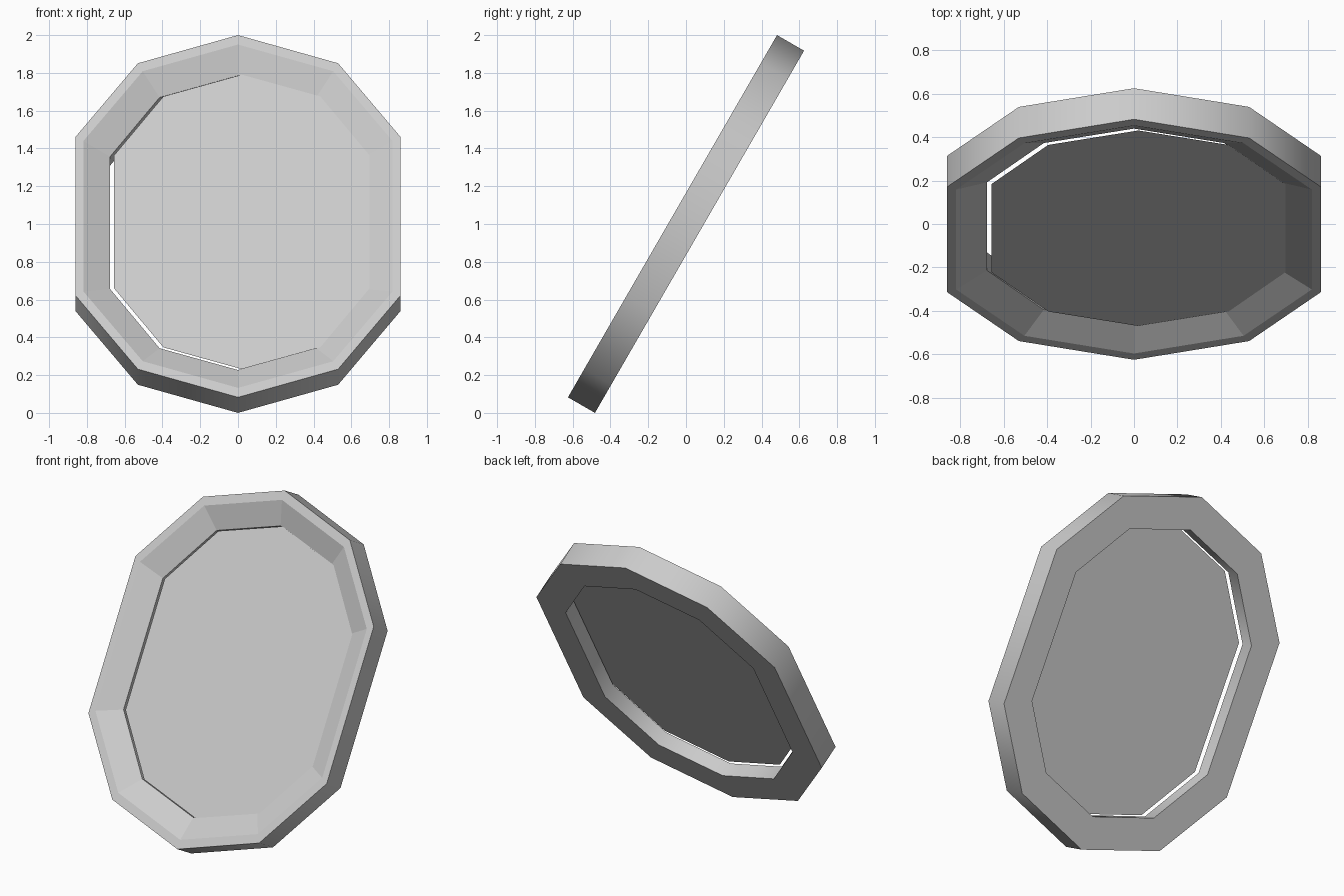
import bpy, bmesh
from math import radians
from mathutils import Matrix

if "Cube" in bpy.data.objects:
    bpy.data.objects.remove(bpy.data.objects["Cube"])

TILT = Matrix.Translation((0, 0, 1)) @ Matrix.Rotation(radians(60), 4, 'X')
HALF = 0.0825          # half thickness of the frame


def outline(quarter):
    """Mirror three corner points (top to side) into a ten-sided loop."""
    right = quarter + [(x, -y) for x, y in reversed(quarter)]
    return right + [(-x, y) for x, y in reversed(right) if x > 0]


def finish(bm, name):
    bmesh.ops.transform(bm, matrix=TILT, verts=bm.verts)
    mesh = bpy.data.meshes.new(name)
    bm.to_mesh(mesh)
    bm.free()
    obj = bpy.data.objects.new(name, mesh)
    bpy.context.collection.objects.link(obj)
    return obj


outer = outline([(0, 1.107), (0.53, 0.935), (0.86, 0.485)])
rim = [(x * 0.952, y * 0.948) for x, y in outer]
hole = outline([(0, 0.90), (0.415, 0.767), (0.677, 0.405)])
hole_depth = HALF - 0.07

# frame: rings swept around the cross-section (outer wall, rim, bevel, hole wall, back)
bm = bmesh.new()
sections = [(outer, -HALF), (outer, HALF), (rim, HALF), (hole, hole_depth), (hole, -HALF)]
rings = [[bm.verts.new((x, y, z)) for x, y in loop] for loop, z in sections]
n = len(outer)
for k, a in enumerate(rings):
    b = rings[(k + 1) % len(rings)]
    for i in range(n):
        j = (i + 1) % n
        face = bm.faces.new((a[i], a[j], b[j], b[i]))
        face.smooth = k in (0, 3)      # only outer wall and hole wall are smooth
for ring in rings:
    for i in range(n):
        bm.edges.get((ring[i], ring[(i + 1) % n])).smooth = False
bmesh.ops.recalc_face_normals(bm, faces=bm.faces)
finish(bm, "frame")

# mirror panel: thin sheet, nudged sideways and slightly forward of the hole edge
bm = bmesh.new()
bm.faces.new([bm.verts.new((x + 0.02, y, hole_depth + 0.01)) for x, y in reversed(hole)])
finish(bm, "mirror_panel")
